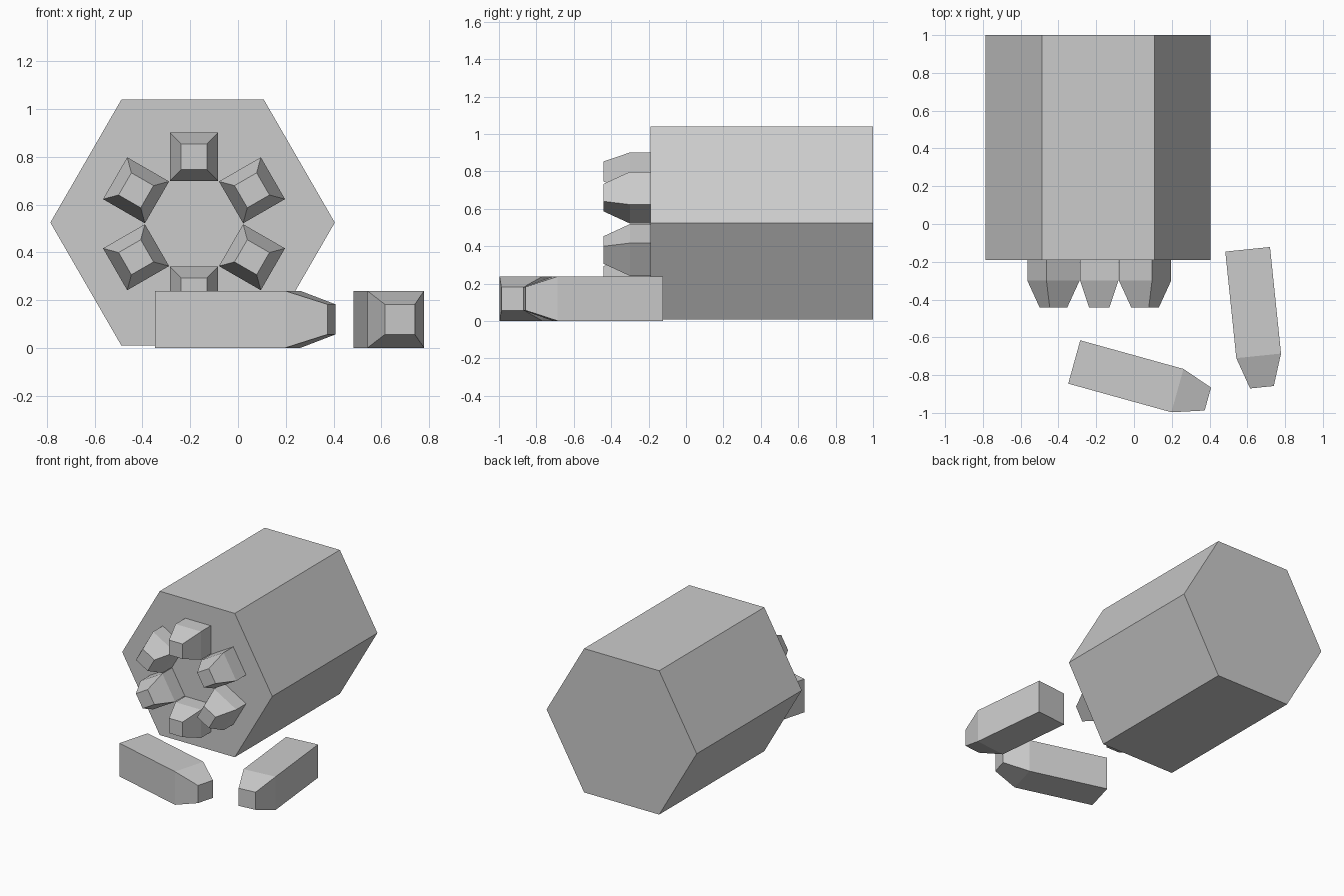
import bpy, bmesh
from math import radians, pi
from mathutils import Matrix, Vector

if "Cube" in bpy.data.objects:
    bpy.data.objects.remove(bpy.data.objects["Cube"])


def loft(name, rings, matrix):
    """Closed flat-faced solid through a list of equal-sized point rings."""
    bm = bmesh.new()
    loops = [[bm.verts.new(p) for p in ring] for ring in rings]
    for a, b in zip(loops, loops[1:]):
        for i in range(len(a)):
            j = (i + 1) % len(a)
            bm.faces.new((a[i], a[j], b[j], b[i]))
    bm.faces.new(loops[0])
    bm.faces.new(loops[-1])
    bmesh.ops.recalc_face_normals(bm, faces=bm.faces)
    mesh = bpy.data.meshes.new(name)
    bm.to_mesh(mesh)
    bm.free()
    obj = bpy.data.objects.new(name, mesh)
    bpy.context.collection.objects.link(obj)
    obj.matrix_world = matrix
    return obj


def square(x, h):
    return [(x, -h, -h), (x, h, -h), (x, h, h), (x, -h, h)]


def crayon(name, matrix):
    """Square stick along local x, origin at the shoulder, with a blunt tapered tip."""
    return loft(name, [square(-0.567, 0.119), square(0, 0.119), square(0.167, 0.063)], matrix)


# Hexagonal body lying along y
bpy.ops.mesh.primitive_cylinder_add(vertices=6, radius=0.595, depth=1.19,
                                    location=(-0.19, 0.405, 0.525),
                                    rotation=(pi / 2, 0, 0))
body = bpy.context.object
body.name = "hexagonal_body"
body.data.transform(Matrix.Rotation(radians(30), 4, 'Z'))

# Ring of six sticks poking out of the front
for k in range(6):
    m = (Matrix.Translation((-0.184, -0.30, 0.52))
         @ Matrix.Rotation(radians(60 * k), 4, 'Y')
         @ Matrix.Translation((0, 0, 0.28))
         @ Matrix.Rotation(radians(-90), 4, 'Z')
         @ Matrix.Scale(0.85, 4))
    crayon(f"ring_stick_{k + 1}", m)

# Two loose sticks lying on the floor
for name, pos, ang in (("loose_stick_left", (0.23, -0.882, 0.12), -15.5),
                       ("loose_stick_right", (0.66, -0.698, 0.12), -84.1)):
    crayon(name, Matrix.Translation(Vector(pos)) @ Matrix.Rotation(radians(ang), 4, 'Z'))
